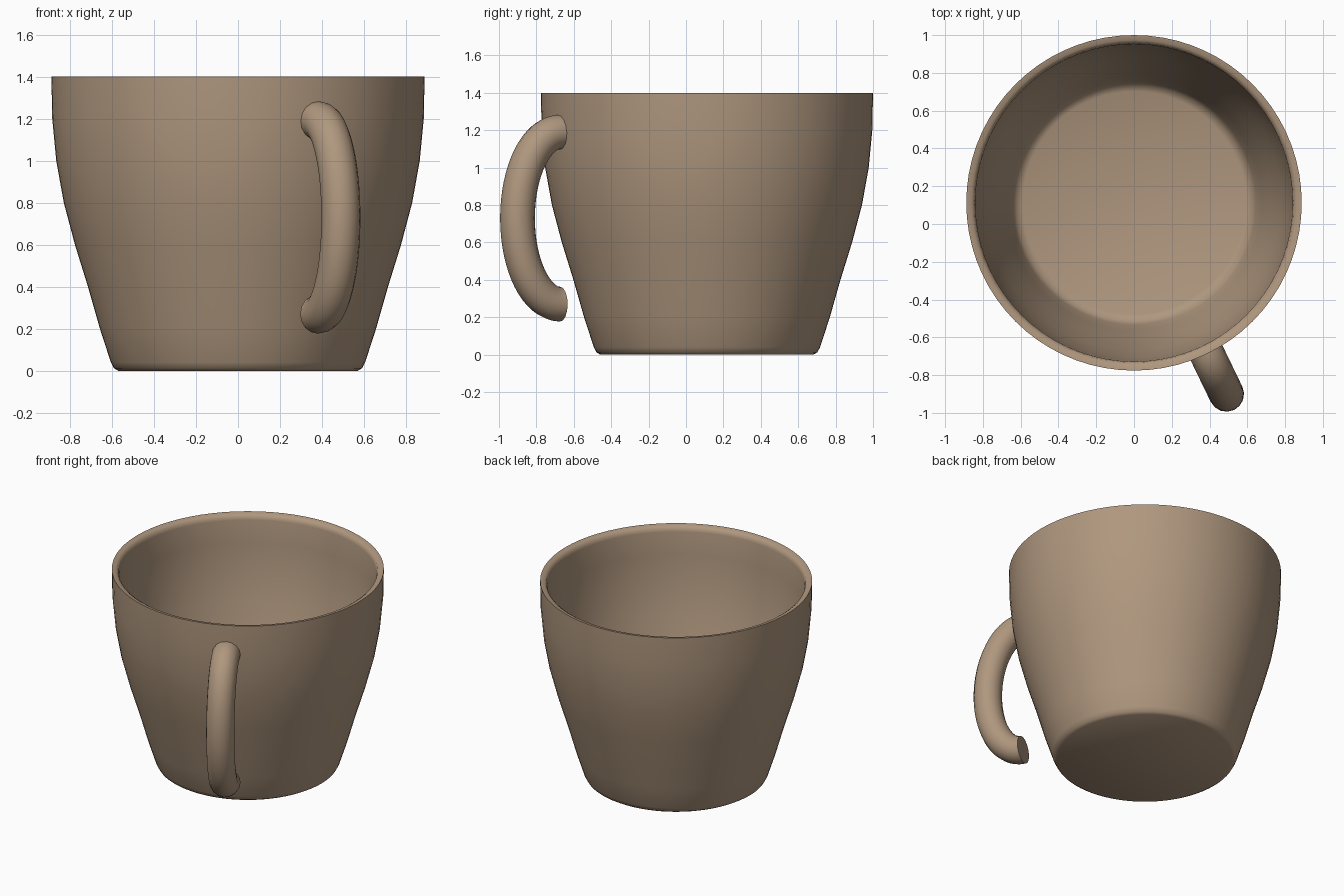
import bpy, bmesh, math
from mathutils import Vector

if "Cube" in bpy.data.objects:
    bpy.data.objects.remove(bpy.data.objects["Cube"])

CENTRE = Vector((0, 0.112, 0))

clay = bpy.data.materials.new("tan clay")
clay.diffuse_color = (0.43, 0.31, 0.21, 1)
clay.use_nodes = True
clay.node_tree.nodes["Principled BSDF"].inputs["Base Color"].default_value = clay.diffuse_color


def finish(name, bm, angle):
    bmesh.ops.recalc_face_normals(bm, faces=bm.faces)
    mesh = bpy.data.meshes.new(name)
    bm.to_mesh(mesh)
    bm.free()
    mesh.materials.append(clay)
    ob = bpy.data.objects.new(name, mesh)
    bpy.context.collection.objects.link(ob)
    bpy.ops.object.select_all(action='DESELECT')
    bpy.context.view_layer.objects.active = ob
    ob.select_set(True)
    bpy.ops.object.shade_smooth_by_angle(angle=math.radians(angle))
    return ob


def bridge(bm, rings):
    for a, b in zip(rings, rings[1:]):
        n = len(a)
        for i in range(n):
            j = (i + 1) % n
            bm.faces.new((a[i], a[j], b[j], b[i]))


# Cup body: outer wall, rim sloping inward, inner wall, floor
outer = [(0.57, 0), (0.59, 0.012), (0.605, 0.04), (0.657, 0.2), (0.714, 0.4),
         (0.776, 0.6), (0.829, 0.8), (0.865, 1.0), (0.884, 1.2), (0.888, 1.4)]
inner = [(0.862, 1.396), (0.846, 1.385), (0.84, 1.36), (0.836, 1.2), (0.817, 1.0),
         (0.781, 0.8), (0.728, 0.6), (0.675, 0.4), (0.645, 0.28), (0.625, 0.235), (0.59, 0.22)]
bm = bmesh.new()
SIDES = 72
rings = []
for r, z in outer + inner:
    rings.append([bm.verts.new(CENTRE + Vector((r * math.cos(t), r * math.sin(t), z)))
                  for t in (2 * math.pi * i / SIDES for i in range(SIDES))])
bridge(bm, rings)
bm.faces.new(rings[0])
bm.faces.new(rings[-1])
finish("cup_body", bm, 50)

# Handle: round tube swept along a half ellipse, pointing out radially
a = math.radians(-64.2)
out = Vector((math.cos(a), math.sin(a), 0))
side = Vector((-math.sin(a), math.cos(a), 0))
up = Vector((0, 0, 1))
bm = bmesh.new()
rings = []
STEPS, TUBE, R = 32, 16, 0.093
for s in range(STEPS + 1):
    t = math.pi * (s / STEPS - 0.5)
    p = CENTRE + out * (0.872 + 0.253 * math.cos(t)) + up * (0.73 + 0.46 * math.sin(t))
    normal = (out * 0.46 * math.cos(t) + up * 0.253 * math.sin(t)).normalized()
    rings.append([bm.verts.new(p + R * (normal * math.cos(k) + side * math.sin(k)))
                  for k in (2 * math.pi * i / TUBE for i in range(TUBE))])
bridge(bm, rings)
bm.faces.new(rings[0])
bm.faces.new(rings[-1])
finish("handle", bm, 50)
